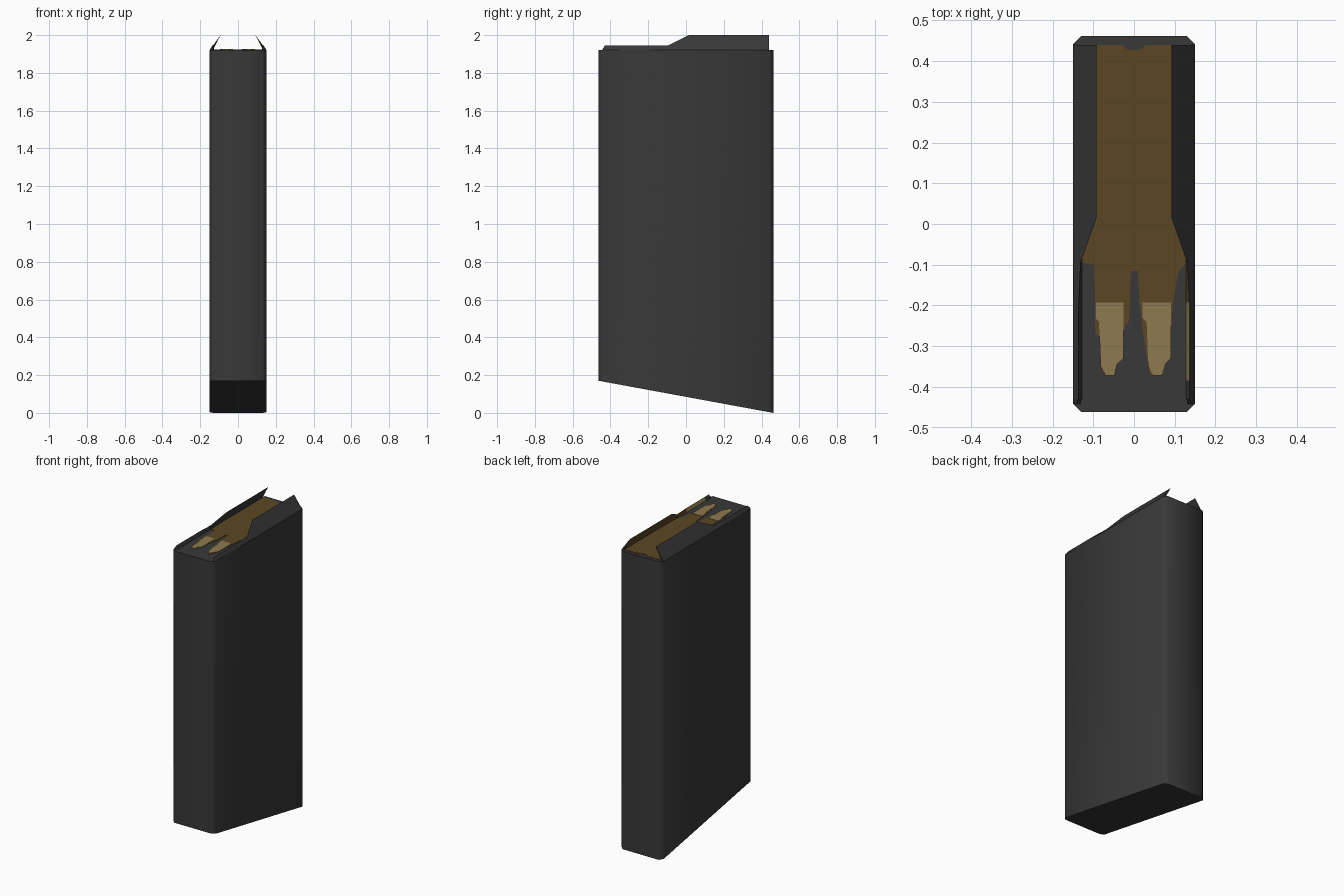
import bpy, bmesh, math

if "Cube" in bpy.data.objects:
    bpy.data.objects.remove(bpy.data.objects["Cube"])

TOP = 1.922


def material(name, rgb):
    m = bpy.data.materials.new(name)
    m.diffuse_color = (*rgb, 1)
    m.use_nodes = True
    m.node_tree.nodes["Principled BSDF"].inputs["Base Color"].default_value = m.diffuse_color
    return m


GREY = material("dark_grey", (0.040, 0.040, 0.040))
BROWN = material("brown", (0.105, 0.062, 0.016))
TAN = material("tan", (0.27, 0.195, 0.08))


def finish(bm, name, mats, smooth=0):
    bmesh.ops.recalc_face_normals(bm, faces=bm.faces)
    me = bpy.data.meshes.new(name)
    bm.to_mesh(me)
    bm.free()
    ob = bpy.data.objects.new(name, me)
    bpy.context.collection.objects.link(ob)
    for m in mats:
        me.materials.append(m)
    if smooth:
        bpy.ops.object.select_all(action='DESELECT')
        ob.select_set(True)
        bpy.context.view_layer.objects.active = ob
        bpy.ops.object.shade_smooth_by_angle(angle=math.radians(smooth))
    return ob


def prism(name, outline, z0, z1, mat, smooth=0):
    """Extrude an xy outline between two heights (z0 may be a function of y)."""
    bm = bmesh.new()
    low = [bm.verts.new((x, y, z0(y) if callable(z0) else z0)) for x, y in outline]
    high = [bm.verts.new((x, y, z1)) for x, y in outline]
    bm.faces.new(low)
    bm.faces.new(high)
    n = len(outline)
    for i in range(n):
        j = (i + 1) % n
        bm.faces.new((low[i], low[j], high[j], high[i]))
    return finish(bm, name, [mat], smooth)


# Body: chamfered box with a slanted base
quarter = [(0.15, 0.442), (0.13, 0.462)]
octagon = (quarter + [(-x, y) for x, y in reversed(quarter)]
           + [(-x, -y) for x, y in quarter] + [(x, -y) for x, y in reversed(quarter)])
prism("magazine_body", octagon, lambda y: 0.17 * (0.462 - y) / 0.924, TOP, GREY, 60)

# Brown opening marked on the top face
opening = [(0.127, 0.44), (0.03, 0.44), (0.015, 0.428), (-0.015, 0.428), (-0.03, 0.44),
           (-0.127, 0.44), (-0.127, -0.095), (-0.097, -0.1), (-0.095, -0.27), (-0.075, -0.28),
           (-0.03, -0.27), (-0.012, -0.235), (-0.008, -0.115), (0.01, -0.115), (0.014, -0.2),
           (0.025, -0.29), (0.04, -0.37), (0.07, -0.37), (0.088, -0.3), (0.095, -0.2),
           (0.108, -0.12), (0.127, -0.095)]
prism("opening_plate", opening, TOP - 0.002, TOP + 0.002, BROWN)

# Tan cartridge marks
mark = [(-0.036, -0.193), (0.034, -0.193), (0.034, -0.33), (0.018, -0.345), (0.012, -0.372),
        (-0.010, -0.372), (-0.022, -0.35), (-0.026, -0.24), (-0.036, -0.23)]
for side, cx in (("left", -0.06), ("right", 0.057)):
    prism(side + "_cartridge_mark", [(x + cx, y) for x, y in mark],
          TOP - 0.002, TOP + 0.004, TAN)

# Feed lips: wedge section swept along y; stations are (y, inner base x, tip x, tip z)
stations = [(-0.442, 0.127, 0.141, TOP + 0.002), (-0.43, 0.127, 0.136, 1.945),
            (-0.385, 0.127, 0.136, 1.945), (-0.193, 0.127, 0.136, 1.945),
            (-0.095, 0.127, 0.131, 1.945), (0.015, 0.133, 0.092, 2.0),
            (0.44, 0.133, 0.092, 2.0)]
for side, s in (("left", -1), ("right", 1)):
    bm = bmesh.new()
    rings = [[bm.verts.new((s * x, y, z)) for x, z in
              ((0.15, TOP - 0.001), (tip, tz), (inner, TOP - 0.001))]
             for y, inner, tip, tz in stations]
    bm.faces.new(rings[0])
    bm.faces.new(rings[-1])
    for k, (a, b) in enumerate(zip(rings, rings[1:])):
        for i in range(3):
            j = (i + 1) % 3
            f = bm.faces.new((a[i], a[j], b[j], b[i]))
            # Inner face of the right lip carries the brown and tan colour
            if s > 0 and i == 1 and k > 1:
                f.material_index = 2 if k == 2 else 1
    finish(bm, side + "_feed_lip", [GREY, BROWN, TAN])
